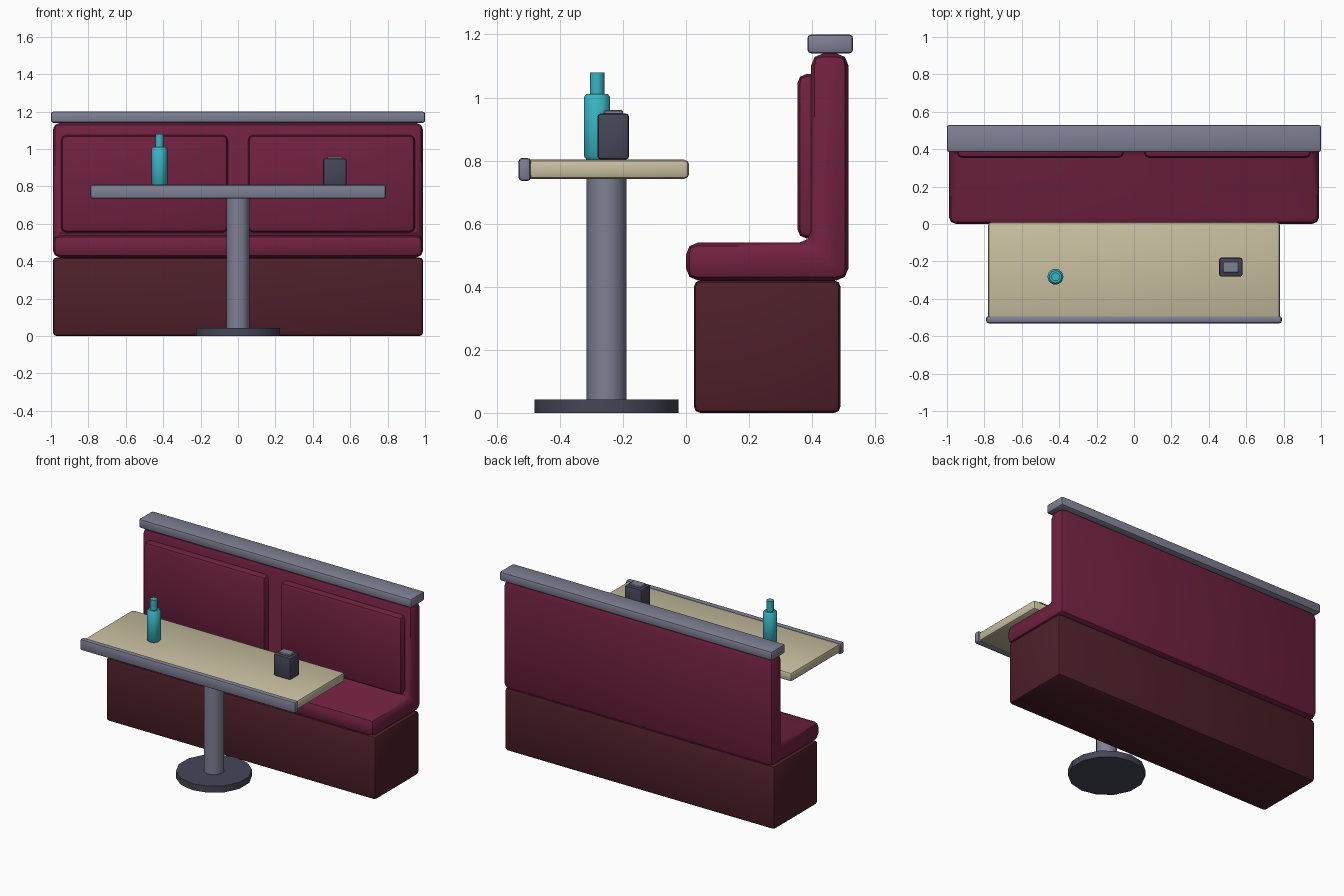
import bpy, bmesh
from mathutils import Vector

cube = bpy.data.objects.get("Cube")
if cube:
    bpy.data.objects.remove(cube, do_unlink=True)


def material(name, rgb):
    m = bpy.data.materials.new(name)
    m.use_nodes = True
    m.diffuse_color = (*rgb, 1)
    m.node_tree.nodes["Principled BSDF"].inputs["Base Color"].default_value = (*rgb, 1)
    return m


burgundy = material("burgundy vinyl", (0.16, 0.015, 0.05))
maroon = material("dark maroon plinth", (0.075, 0.014, 0.022))
steel = material("brushed steel", (0.21, 0.215, 0.29))
cream = material("cream laminate", (0.58, 0.52, 0.35))
charcoal = material("charcoal metal", (0.06, 0.06, 0.095))
teal = material("teal glass", (0.04, 0.46, 0.54))


def finish(name, bm, mat, bevel=0, segments=2):
    """Turn a bmesh into a bevelled, smooth-shaded object."""
    bmesh.ops.recalc_face_normals(bm, faces=bm.faces)
    mesh = bpy.data.meshes.new(name)
    bm.to_mesh(mesh)
    bm.free()
    mesh.materials.append(mat)
    ob = bpy.data.objects.new(name, mesh)
    bpy.context.collection.objects.link(ob)
    bpy.ops.object.select_all(action='DESELECT')
    ob.select_set(True)
    bpy.context.view_layer.objects.active = ob
    if bevel:
        mod = ob.modifiers.new("soft edges", 'BEVEL')
        mod.width = bevel
        mod.segments = segments
        mod.limit_method = 'ANGLE'
        bpy.ops.object.modifier_apply(modifier=mod.name)
    bpy.ops.object.shade_smooth_by_angle(angle=0.7)
    return ob


def box(name, x, y, z, mat, bevel=0, segments=2):
    """Box from (min, max) ranges on each axis."""
    bm = bmesh.new()
    bmesh.ops.create_cube(bm, size=1)
    for v in bm.verts:
        v.co = Vector([(a + b) / 2 + c * (b - a) for c, (a, b) in zip(v.co, (x, y, z))])
    return finish(name, bm, mat, bevel, segments)


def column(name, x, y, z, radius, sides, mat, bevel=0):
    """Upright cylinder between two heights."""
    bm = bmesh.new()
    bmesh.ops.create_cone(bm, cap_ends=True, segments=sides, radius1=radius,
                          radius2=radius, depth=z[1] - z[0])
    bmesh.ops.translate(bm, verts=bm.verts, vec=(x, y, (z[0] + z[1]) / 2))
    return finish(name, bm, mat, bevel, 1)


def prism(name, profile, half_width, mat, bevel):
    """Side profile (y, z) extruded across x."""
    bm = bmesh.new()
    face = bm.faces.new([bm.verts.new((-half_width, y, z)) for y, z in profile])
    ext = bmesh.ops.extrude_face_region(bm, geom=[face])
    moved = [g for g in ext["geom"] if isinstance(g, bmesh.types.BMVert)]
    bmesh.ops.translate(bm, verts=moved, vec=(2 * half_width, 0, 0))
    return finish(name, bm, mat, bevel)


# Bench: plinth, L-shaped seat and back, padded panels, top rail
box("bench_plinth", (-0.99, 0.99), (0.025, 0.49), (0, 0.42), maroon, 0.02)
prism("seat_and_back",
      [(0, 0.42), (0.515, 0.42), (0.515, 1.14), (0.397, 1.14), (0.397, 0.54), (0, 0.54)],
      0.99, burgundy, 0.038)
for side, x in (("right", (-0.947, -0.053)), ("left", (0.053, 0.947))):
    box(side + "_back_panel", x, (0.353, 0.44), (0.553, 1.075), burgundy, 0.03)
box("top_rail", (-1, 1), (0.385, 0.53), (1.14, 1.2), steel, 0.012)

# Table: top, front edging, pedestal
box("table_top", (-0.78, 0.78), (-0.51, 0.01), (0.742, 0.803), cream, 0.016)
box("table_edging", (-0.79, 0.79), (-0.531, -0.492), (0.735, 0.809), steel, 0.012)
column("table_post", 0, -0.252, (0.04, 0.745), 0.0635, 10, steel)
column("table_foot", 0, -0.252, (0, 0.043), 0.229, 14, charcoal)

# Bottle
column("bottle_body", -0.42, -0.282, (0.803, 1.012), 0.044, 10, teal, 0.01)
column("bottle_neck", -0.42, -0.282, (1.0, 1.08), 0.023, 10, teal)

# Napkin holder
box("napkin_holder", (0.455, 0.58), (-0.281, -0.18), (0.803, 0.95), charcoal, 0.012)
box("napkin_slot", (0.475, 0.56), (-0.261, -0.2), (0.94, 0.961), steel, 0.004, 1)
